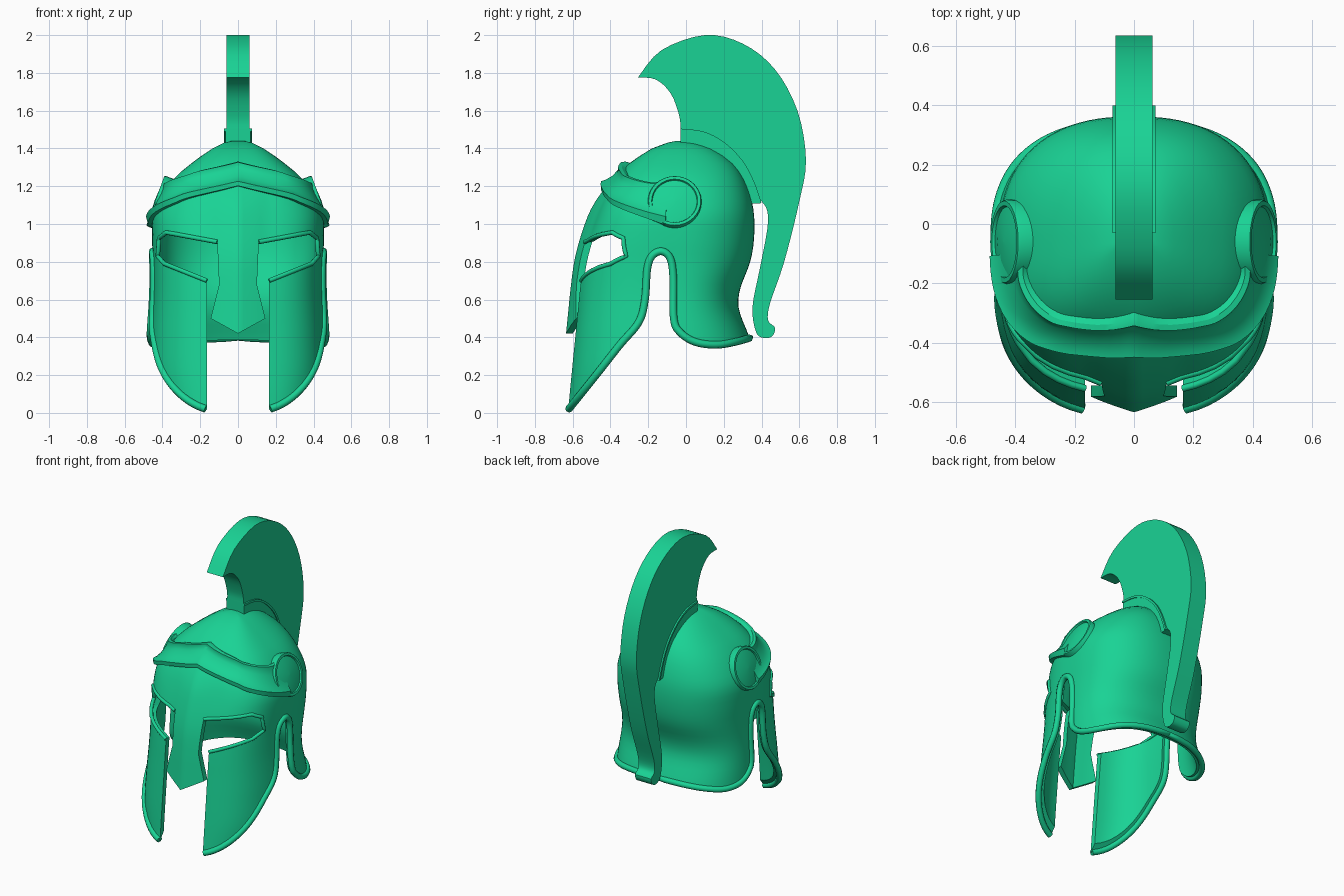
import bpy, bmesh, math
from mathutils import Matrix, Vector

if "Cube" in bpy.data.objects:
    bpy.data.objects.remove(bpy.data.objects["Cube"])

mat = bpy.data.materials.new("green")
mat.diffuse_color = (0.01, 0.65, 0.3, 1)
mat.use_nodes = True
mat.node_tree.nodes["Principled BSDF"].inputs["Base Color"].default_value = mat.diffuse_color
YC = -0.06

# Helmet body sections: height, front y, back y, half width
SECT = [(0, -.635, .40, .44), (.2, -.615, .39, .47), (.4, -.595, .335, .465),
        (.55, -.58, .28, .455), (.65, -.57, .285, .45), (.8, -.55, .34, .45),
        (.92, -.52, .36, .455), (1.05, -.475, .36, .45), (1.15, -.43, .34, .405),
        (1.25, -.36, .30, .33), (1.33, -.285, .24, .235), (1.4, -.18, .14, .135),
        (1.43, -.10, .06, .075), (1.44, -.05, .01, .03)]


def section(z):
    z = min(max(z, SECT[0][0]), SECT[-1][0])
    i = max(k for k in range(len(SECT) - 1) if SECT[k][0] <= z)
    a, b = SECT[i], SECT[i + 1]
    p, q = SECT[max(i - 1, 0)], SECT[min(i + 2, len(SECT) - 1)]
    h = b[0] - a[0]
    t = (z - a[0]) / h
    out = []
    for c in (1, 2, 3):
        m0 = (b[c] - p[c]) / (b[0] - p[0]) * h
        m1 = (q[c] - a[c]) / (q[0] - a[0]) * h
        out.append((2*t**3 - 3*t*t + 1) * a[c] + (t**3 - 2*t*t + t) * m0
                   + (3*t*t - 2*t**3) * b[c] + (t**3 - t*t) * m1)
    return YC - out[0], out[1] - YC, out[2]


def ridge(x, z):
    return .042 * min(1, max(0, (1.36 - z) / .3)) * max(0, 1 - abs(x) / .16)


def surf(ang, z, off=0):
    f, b, w = section(z)
    c, s = math.cos(ang), math.sin(ang)
    n = 2.9 if s < 0 else 2.4
    r = (abs(c)**n + abs(s)**n) ** (-1 / n)
    x = (w + off) * r * c
    y = YC + ((f if s < 0 else b) + off) * r * s
    return Vector((x, y - (ridge(x, z) if s < 0 else 0), z))


def side_pt(y, z):
    f, b, w = section(z)
    d, n = (f, 2.9) if y < YC else (b, 2.4)
    k = min(1, abs(y - YC) / d)
    y = YC + math.copysign(k * d, y - YC)
    return Vector((w * (1 - k**n) ** (1 / n), y, z))


def front_pt(x, z):
    f, b, w = section(z)
    k = min(1, abs(x) / w)
    return Vector((x, YC - f * (1 - k**2.9) ** (1 / 2.9) - ridge(x, z), z))


def smooth(pts, n):
    pts = [Vector(p) for p in pts]
    out = []
    for i in range(len(pts) - 1):
        p, a, b, q = pts[max(i-1, 0)], pts[i], pts[i+1], pts[min(i+2, len(pts)-1)]
        for k in range(n):
            t = k / n
            out.append(.5 * (2*a + (b-p)*t + (2*p-5*a+4*b-q)*t*t + (3*a-p-3*b+q)*t**3))
    return out + [pts[-1]]


def finish(ob, angle=30):
    bpy.ops.object.select_all(action='DESELECT')
    ob.select_set(True)
    bpy.context.view_layer.objects.active = ob
    bpy.ops.object.shade_smooth_by_angle(angle=math.radians(angle))
    if not ob.data.materials:
        ob.data.materials.append(mat)


def make(name, bm):
    bmesh.ops.recalc_face_normals(bm, faces=bm.faces[:])
    me = bpy.data.meshes.new(name)
    bm.to_mesh(me)
    bm.free()
    ob = bpy.data.objects.new(name, me)
    bpy.context.collection.objects.link(ob)
    return ob


def loft(name, rows, close, caps):
    bm = bmesh.new()
    vs = [[bm.verts.new(p) for p in r] for r in rows]
    n = len(rows[0])
    for a, b in zip(vs, vs[1:]):
        for j in range(n if close else n - 1):
            k = (j + 1) % n
            bm.faces.new((a[j], a[k], b[k], b[j]))
    for c in caps:
        bm.faces.new(vs[c])
    return make(name, bm)


def prism(name, pts, axis, lo, hi):
    def put(p, d):
        return (d, p[0], p[1]) if axis == 'x' else (p[0], d, p[1])
    return loft(name, [[put(p, d) for p in pts] for d in (lo, hi)], True, (0, -1))


def tube(name, pts, r):
    cu = bpy.data.curves.new(name, 'CURVE')
    cu.dimensions = '3D'
    cu.bevel_depth, cu.bevel_resolution, cu.use_fill_caps = r, 2, True
    sp = cu.splines.new('POLY')
    sp.points.add(len(pts) - 1)
    for s, p in zip(sp.points, pts):
        s.co = (*p, 1)
    ob = bpy.data.objects.new(name, cu)
    bpy.context.collection.objects.link(ob)
    bpy.ops.object.select_all(action='DESELECT')
    ob.select_set(True)
    bpy.context.view_layer.objects.active = ob
    bpy.ops.object.convert(target='MESH')
    finish(bpy.context.object, 50)


# Outlines: lower edge seen from the side, face opening seen from the front
edge = smooth([(-.645, -.01), (-.56, .095), (-.46, .22), (-.35, .36), (-.25, .48),
               (-.217, .6), (-.205, .76), (-.18, .83), (-.13, .855), (-.085, .82),
               (-.068, .72), (-.065, .5), (-.03, .425), (.05, .375), (.16, .36),
               (.26, .375), (.35, .4)], 8)
eye = [(.11, .905), (.38, .955), (.418, .925), (.425, .83), (.39, .79), (.165, .70)]
half = [(0, .42), (.145, .5), (.1, .68)] + eye + [(.165, -.2)]

# Shell with openings
zs = [i * .04 for i in range(36)] + [1.43, 1.44]
shell = loft("helmet_shell", [[surf(math.tau * j / 96, z) for j in range(96)] for z in zs],
             True, (-1,))
cutters = [prism("lower_cutter", [tuple(p) for p in edge] + [(1, .4), (1, -.5), (-.645, -.5)],
                 'x', -1, 1),
           prism("face_cutter", half + [(-x, z) for x, z in half[:0:-1]], 'y', -1, -.12)]
mod = shell.modifiers.new("thickness", 'SOLIDIFY')
mod.thickness, mod.offset = .035, -1
for c in cutters:
    c.hide_render = True
    mod = shell.modifiers.new("cut", 'BOOLEAN')
    mod.operation, mod.solver, mod.object = 'DIFFERENCE', 'EXACT', c
bpy.context.view_layer.objects.active = shell
for m in list(shell.modifiers):
    bpy.ops.object.modifier_apply(modifier=m.name)
for c in cutters:
    bpy.data.objects.remove(c)
finish(shell)

# Rolled rims, cheek and neck edges plus eye openings
rim = [side_pt(*p) for p in edge]
rim = [p for p in rim if p.y > 0 or p.x > .17]
for s, side in ((1, "right"), (-1, "left")):
    flip = Matrix.Diagonal((s, 1, 1))
    tube("lower_rim_" + side, [flip @ p for p in rim], .02)
    path = []
    for a, b in zip(eye, eye[1:]):
        path += [front_pt(*Vector(a).lerp(Vector(b), k / 5)) for k in range(5)]
    tube("eye_rim_" + side, [flip @ p for p in path + [front_pt(*eye[-1])]], .012)

    # Round hinge disc, tilted to the dome
    prof = [(.001, .042), (.07, .038), (.118, .028), (.122, .038), (.138, .038),
            (.142, .03), (.142, -.06)]
    place = Matrix.Translation((s * .402, YC, 1.11)) @ Matrix.Rotation(
        s * math.radians(70), 4, 'Y')
    disc = loft("hinge_disc_" + side, [[place @ Vector((r * math.cos(math.tau * j / 32),
                r * math.sin(math.tau * j / 32), h)) for j in range(32)] for r, h in prof],
                True, (0, -1))
    finish(disc)

# Brow plate with flared lips: angle, lower z, upper z
keys = [(-90, 1.20, 1.32), (-58, 1.14, 1.275), (-45, 1.10, 1.245), (-20, 1.03, 1.205),
        (-6, .99, 1.215)]
lip = [(0, -.015), (.02, .03), (.22, .052), (.28, .036), (.45, .02), (.75, .02),
       (.92, .03), (1.06, .05), (1.09, .032), (1.0, -.015)]
right = []
for a, lo, hi in smooth(keys, 7):
    g = .65 + .35 * abs(a) / 90
    right.append([surf(math.radians(a), lo + (hi - lo) * v, o * g) for v, o in lip])
left = [[Vector((-p.x, p.y, p.z)) for p in r] for r in right[:0:-1]]
finish(loft("brow_plate", left + right, True, (0, -1)))

# Crest plume with curled tail
outer = smooth([(-.255, 1.775), (-.13, 1.92), (.1, 2.0), (.3, 1.955), (.47, 1.82),
                (.59, 1.6), (.635, 1.34), (.60, 1.12), (.52, .8), (.445, .58),
                (.435, .49), (.472, .45), (.455, .405), (.41, .397), (.37, .43),
                (.352, .56), (.39, .76), (.43, .97), (.43, 1.07), (.40, 1.12)], 4)
inner = smooth([(.33, 1.2), (.15, 1.38), (-.03, 1.42)], 3)
neck = smooth([(-.03, 1.5), (-.035, 1.57), (-.08, 1.69), (-.16, 1.765), (-.255, 1.775)], 4)
finish(prism("crest_plume", outer + inner + neck[:-1], 'x', -.062, .062))

# Crest base following the dome, with a raised lip
arc = smooth([(-.03, 1.505), (.09, 1.49), (.2, 1.435), (.3, 1.335), (.36, 1.225),
              (.40, 1.11)], 4)
hub = Vector((-.03, 1.1))
for name, k, w in (("crest_base", .82, .067), ("crest_base_lip", .965, .073)):
    finish(prism(name, arc + [hub + (p - hub) * k for p in arc[::-1]], 'x', -w, w))
